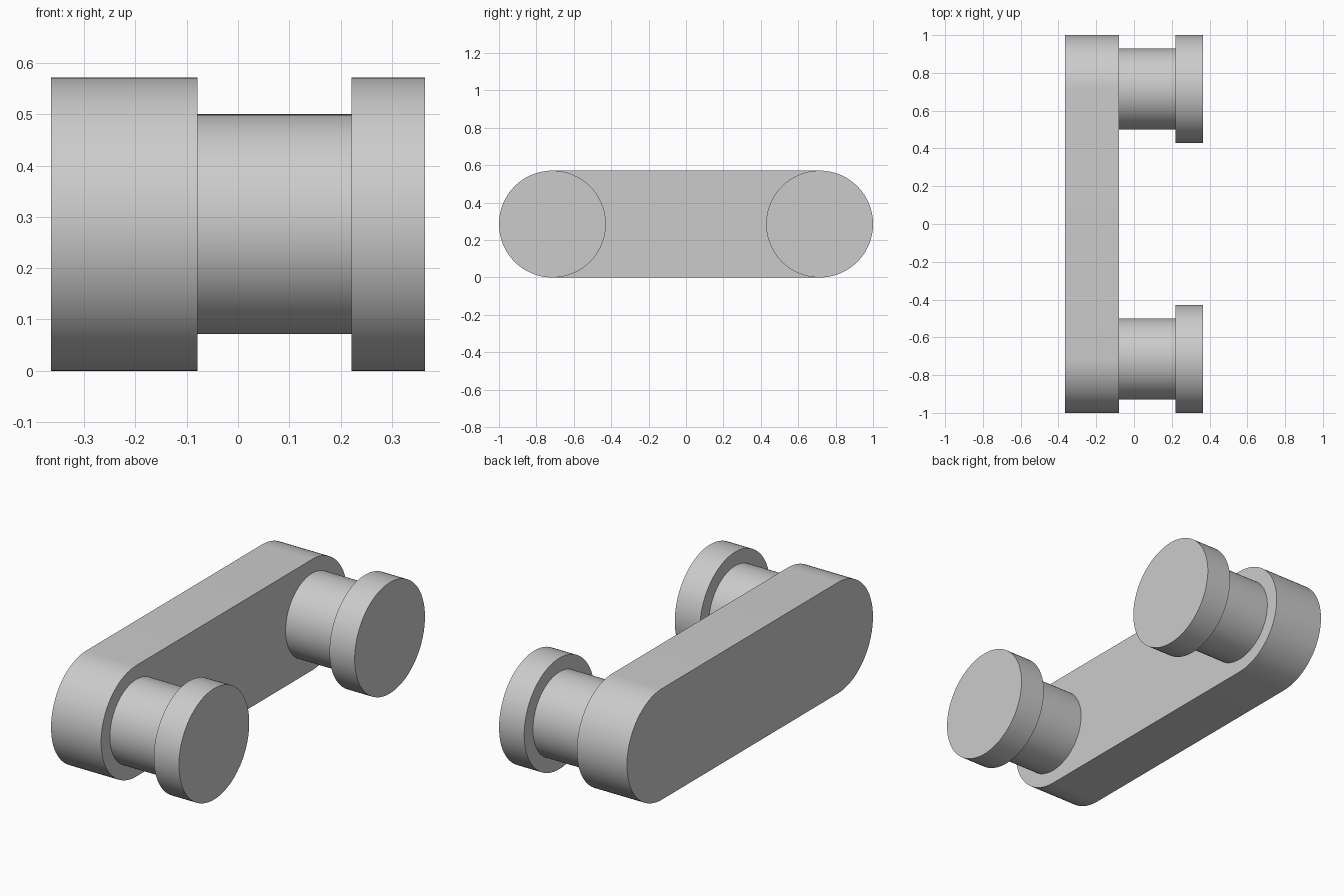
import bpy, bmesh, math

if "Cube" in bpy.data.objects:
    bpy.data.objects.remove(bpy.data.objects["Cube"], do_unlink=True)

RADIUS = 2 / 7           # rounded ends of the link plate and the pin heads
PIN_RADIUS = 1.5 / 7
PIN_Y = 1 - RADIUS       # pin axes
X0, X1, X2, X3 = -0.364, -0.079, 0.221, 0.364   # layer boundaries
SIDES = 96

grey = bpy.data.materials.new("plain grey")
grey.use_nodes = True
colour = (0.6, 0.6, 0.6, 1)
grey.diffuse_color = colour
grey.node_tree.nodes["Principled BSDF"].inputs["Base Color"].default_value = colour


def arc(y, radius, start, sweep, count):
    """Points along an arc in the side plane, as (y, z)."""
    return [(y + radius * math.cos(start + sweep * i / count),
             RADIUS + radius * math.sin(start + sweep * i / count))
            for i in range(count + 1)]


def extrude(name, outline, x_from, x_to):
    """Extrude a side outline along x into a closed solid."""
    bm = bmesh.new()
    face = bm.faces.new([bm.verts.new((x_from, y, z)) for y, z in outline])
    top = bmesh.ops.extrude_face_region(bm, geom=[face], use_keep_orig=True)
    moved = [g for g in top["geom"] if isinstance(g, bmesh.types.BMVert)]
    bmesh.ops.translate(bm, verts=moved, vec=(x_to - x_from, 0, 0))
    bmesh.ops.recalc_face_normals(bm, faces=bm.faces)
    mesh = bpy.data.meshes.new(name)
    bm.to_mesh(mesh)
    bm.free()
    mesh.materials.append(grey)
    obj = bpy.data.objects.new(name, mesh)
    bpy.context.collection.objects.link(obj)
    bpy.ops.object.select_all(action="DESELECT")
    obj.select_set(True)
    bpy.context.view_layer.objects.active = obj
    bpy.ops.object.shade_smooth_by_angle(angle=math.radians(30))


# Link plate with rounded ends
half = math.pi / 2
stadium = (arc(PIN_Y, RADIUS, -half, math.pi, SIDES // 2)
           + arc(-PIN_Y, RADIUS, half, math.pi, SIDES // 2))
extrude("link_plate", stadium, X0, X1)

# Two pins, each with a wider head
for side, y in (("front", -PIN_Y), ("back", PIN_Y)):
    for part, radius, a, b in (("pin", PIN_RADIUS, X1, X2),
                               ("pin_head", RADIUS, X2, X3)):
        circle = arc(y, radius, 0, math.tau, SIDES)[:-1]
        extrude(f"{side}_{part}", circle, a, b)
